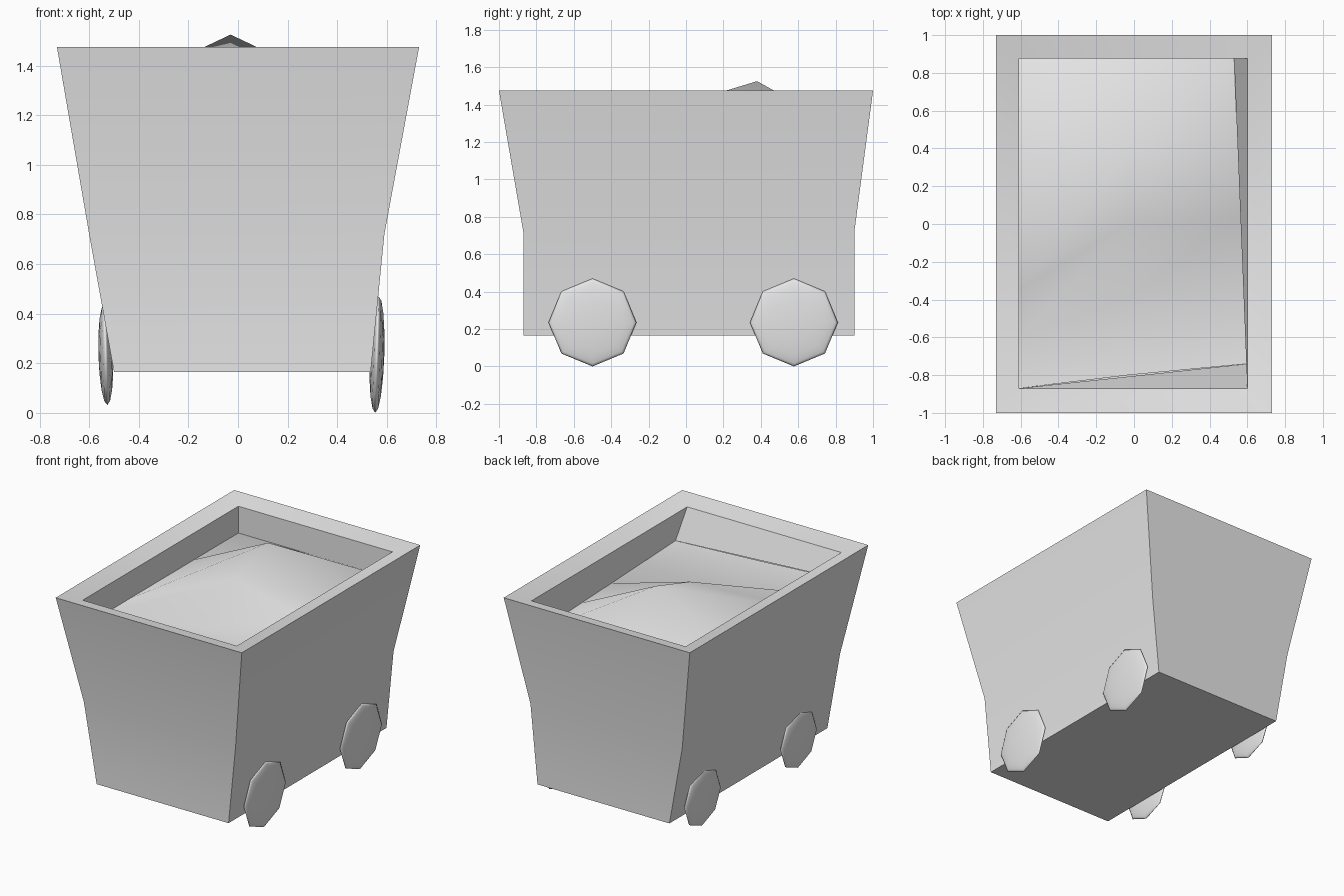
import bpy, bmesh, math

cube = bpy.data.objects.get("Cube")
if cube:
    bpy.data.objects.remove(cube, do_unlink=True)

grey = bpy.data.materials.new("plain_grey")
grey.use_nodes = True
grey.diffuse_color = (0.8, 0.8, 0.8, 1)
grey.node_tree.nodes["Principled BSDF"].inputs["Base Color"].default_value = (0.8, 0.8, 0.8, 1)


def finish(bm, name, fix_normals=True):
    if fix_normals:
        bmesh.ops.recalc_face_normals(bm, faces=bm.faces)
    mesh = bpy.data.meshes.new(name)
    bm.to_mesh(mesh)
    bm.free()
    mesh.materials.append(grey)
    obj = bpy.data.objects.new(name, mesh)
    bpy.context.collection.objects.link(obj)
    return obj


def smooth(obj, angle):
    bpy.ops.object.select_all(action='DESELECT')
    obj.select_set(True)
    bpy.context.view_layer.objects.active = obj
    bpy.ops.object.shade_smooth_by_angle(angle=math.radians(angle))


def rectangle(x0, x1, y0, y1, z):
    return [(x0, y0, z), (x1, y0, z), (x1, y1, z), (x0, y1, z)]


# Cart body: lofted rings from the floor up, over the rim and down the inside
FILL_Z = 1.25
rings = [
    rectangle(-0.50, 0.535, -0.87, 0.90, 0.165),
    rectangle(-0.60, 0.59, -0.87, 0.90, 0.72),
    rectangle(-0.73, 0.73, -1.0, 1.0, 1.475),
    rectangle(-0.61, 0.60, -0.87, 0.875, 1.44),
    [(-0.61, -0.87, FILL_Z), (0.60, -0.74, FILL_Z), (0.53, 0.875, FILL_Z), (-0.61, 0.875, FILL_Z)],
]
bm = bmesh.new()
loops = [[bm.verts.new(p) for p in ring] for ring in rings]
bm.faces.new(loops[0][::-1])
for low, high in zip(loops, loops[1:]):
    for i in range(4):
        j = (i + 1) % 4
        bm.faces.new((low[i], low[j], high[j], high[i]))
smooth(finish(bm, "cart_body", fix_normals=False), 30)

# Heaped load: each row gives the y of its left, middle and right points and its middle height
rows = [
    (-0.87, -0.80, -0.74, FILL_Z),
    (-0.60, -0.40, -0.40, 1.22),
    (-0.35, 0.0, 0.03, 1.41),
    (0.38, 0.38, 0.38, 1.525),
    (0.875, 0.875, 0.875, FILL_Z),
]
bm = bmesh.new()
grid = []
for y_left, y_mid, y_right, z_mid in rows:
    points = [(-0.61, y_left, FILL_Z), (-0.03, y_mid, z_mid),
              (0.568 - 0.043 * y_right, y_right, FILL_Z)]
    grid.append([bm.verts.new(p) for p in points])
for front, back in zip(grid, grid[1:]):
    for i in range(2):
        bm.faces.new((front[i], front[i + 1], back[i + 1], back[i]))
smooth(finish(bm, "heaped_load", fix_normals=False), 60)


# Wheels: flattened eight-sided discs, leaning slightly with the walls
def wheel(name, x, y, z, radius, lean):
    bm = bmesh.new()
    bmesh.ops.create_uvsphere(bm, u_segments=8, v_segments=8, radius=1)
    obj = finish(bm, name)
    obj.scale = (radius, radius, 0.03)
    obj.rotation_euler = (0, math.pi / 2 + lean, 0)
    obj.location = (x, y, z)
    smooth(obj, 180)


for end, y in (("front", -0.50), ("back", 0.577)):
    wheel(end + "_left_wheel", 0.56, y, 0.235, 0.235, 0.03)
    wheel(end + "_right_wheel", -0.533, y, 0.235, 0.203, -0.03)
